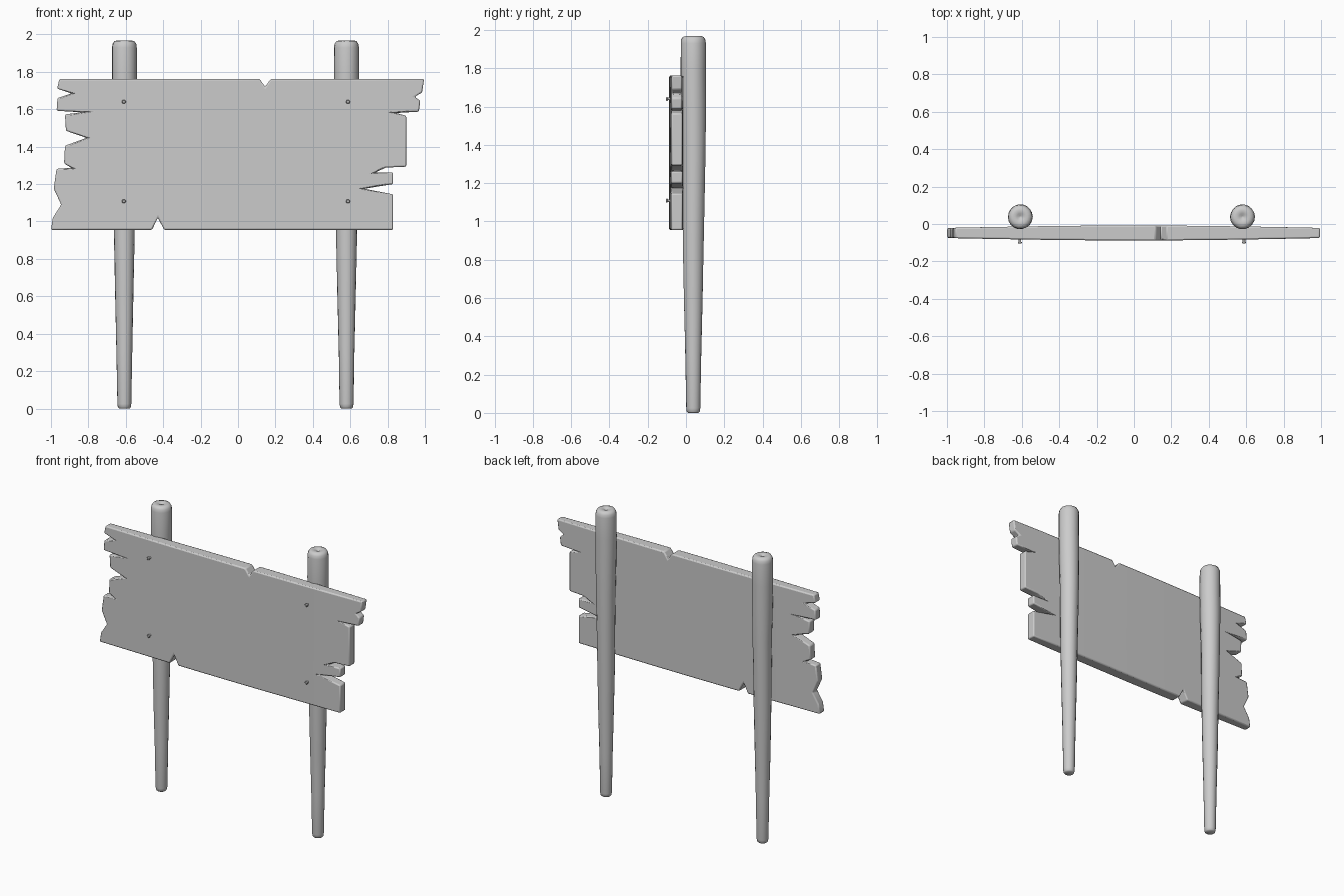
import bpy, bmesh, math, random

if "Cube" in bpy.data.objects:
    bpy.data.objects.remove(bpy.data.objects["Cube"])

random.seed(4)


def finish(bm, name, angle=40):
    bmesh.ops.recalc_face_normals(bm, faces=bm.faces[:])
    me = bpy.data.meshes.new(name)
    bm.to_mesh(me)
    bm.free()
    ob = bpy.data.objects.new(name, me)
    bpy.context.collection.objects.link(ob)
    bpy.ops.object.select_all(action='DESELECT')
    ob.select_set(True)
    bpy.context.view_layer.objects.active = ob
    bpy.ops.object.shade_smooth_by_angle(angle=math.radians(angle))
    return ob


def lathe(bm, rings, sides, centre, wobble=0.0):
    """rings: (radius, height along z, y offset)"""
    loops = []
    for r, z, dy in rings:
        loop = []
        for i in range(sides):
            a = 2 * math.pi * i / sides
            k = r * (1 + random.uniform(-wobble, wobble))
            loop.append(bm.verts.new((centre[0] + k * math.cos(a),
                                      centre[1] + dy + k * math.sin(a), z)))
        loops.append(loop)
    for a, b in zip(loops, loops[1:]):
        for i in range(sides):
            j = (i + 1) % sides
            bm.faces.new((a[i], a[j], b[j], b[i]))
    bm.faces.new(loops[0])
    bm.faces.new(loops[-1])


# Splintered board: outline in x, z
outline = [
    (-1.0, .955), (-.46, .955), (-.428, 1.02), (-.395, .955), (.83, .955),
    (.83, 1.145), (.675, 1.175), (.83, 1.20), (.83, 1.262), (.735, 1.262),
    (.79, 1.288), (.90, 1.293), (.90, 1.565), (.845, 1.58), (.967, 1.587),
    (.975, 1.645), (.945, 1.667), (.985, 1.69), (.995, 1.762),
    (.175, 1.762), (.145, 1.72), (.115, 1.762), (-.955, 1.762),
    (-.967, 1.71), (-.89, 1.685), (-.965, 1.66), (-.97, 1.592),
    (-.84, 1.584), (-.925, 1.572), (-.92, 1.485), (-.81, 1.447),
    (-.925, 1.405), (-.93, 1.31), (-.89, 1.287), (-.97, 1.282),
    (-.985, 1.175), (-.945, 1.09), (-.99, 1.02)]
MID = -0.048
bm = bmesh.new()
face = bm.faces.new([bm.verts.new((x, MID - 0.03, z)) for x, z in outline])
ext = bmesh.ops.extrude_face_region(bm, geom=[face])
for v in ext['geom']:
    if isinstance(v, bmesh.types.BMVert):
        v.co.y = MID + 0.03
# Thicken gently toward the middle
for cut in (-.7, -.5, -.25, 0, .25, .5, .65):
    bmesh.ops.bisect_plane(bm, geom=bm.verts[:] + bm.edges[:] + bm.faces[:],
                           plane_co=(cut, 0, 0), plane_no=(1, 0, 0))
for v in bm.verts:
    half = 0.027 + 0.013 * math.cos(min(1, abs(v.co.x)) * math.pi / 2)
    v.co.y = MID + math.copysign(half, v.co.y - MID)
board = finish(bm, "board")
bev = board.modifiers.new("worn_edges", 'BEVEL')
bev.width = 0.011
bev.segments = 2
bev.limit_method = 'ANGLE'
bev.angle_limit = math.radians(30)

# Tapered posts, thicker at the top, with a worn dented end
post_rings = [
    (.028, 0, 0), (.034, .006, 0), (.037, .025, 0), (.042, .3, 0),
    (.049, .6, 0), (.055, .9, 0), (.058, 1.15, .002), (.061, 1.4, .004),
    (.065, 1.62, .002), (.066, 1.78, 0), (.066, 1.93, 0), (.063, 1.95, 0),
    (.054, 1.964, 0), (.038, 1.968, 0), (.018, 1.966, 0), (.006, 1.955, 0)]
for side, x in (("left", -.608), ("right", .58)):
    bm = bmesh.new()
    lathe(bm, post_rings, 18, (x, .038), 0.015)
    finish(bm, side + "_post", 60)

# Nails poking out of the board front
for side, x in (("left", -.61), ("right", .588)):
    for level, z in (("upper", 1.64), ("lower", 1.108)):
        bm = bmesh.new()
        lathe(bm, [(.007, 0, 0), (.007, .062, 0), (.011, .063, 0),
                   (.011, .068, 0), (.007, .072, 0)], 10, (0, 0))
        nail = finish(bm, f"{level}_{side}_nail")
        nail.rotation_euler.x = math.pi / 2
        nail.location = (x, -.033, z)
